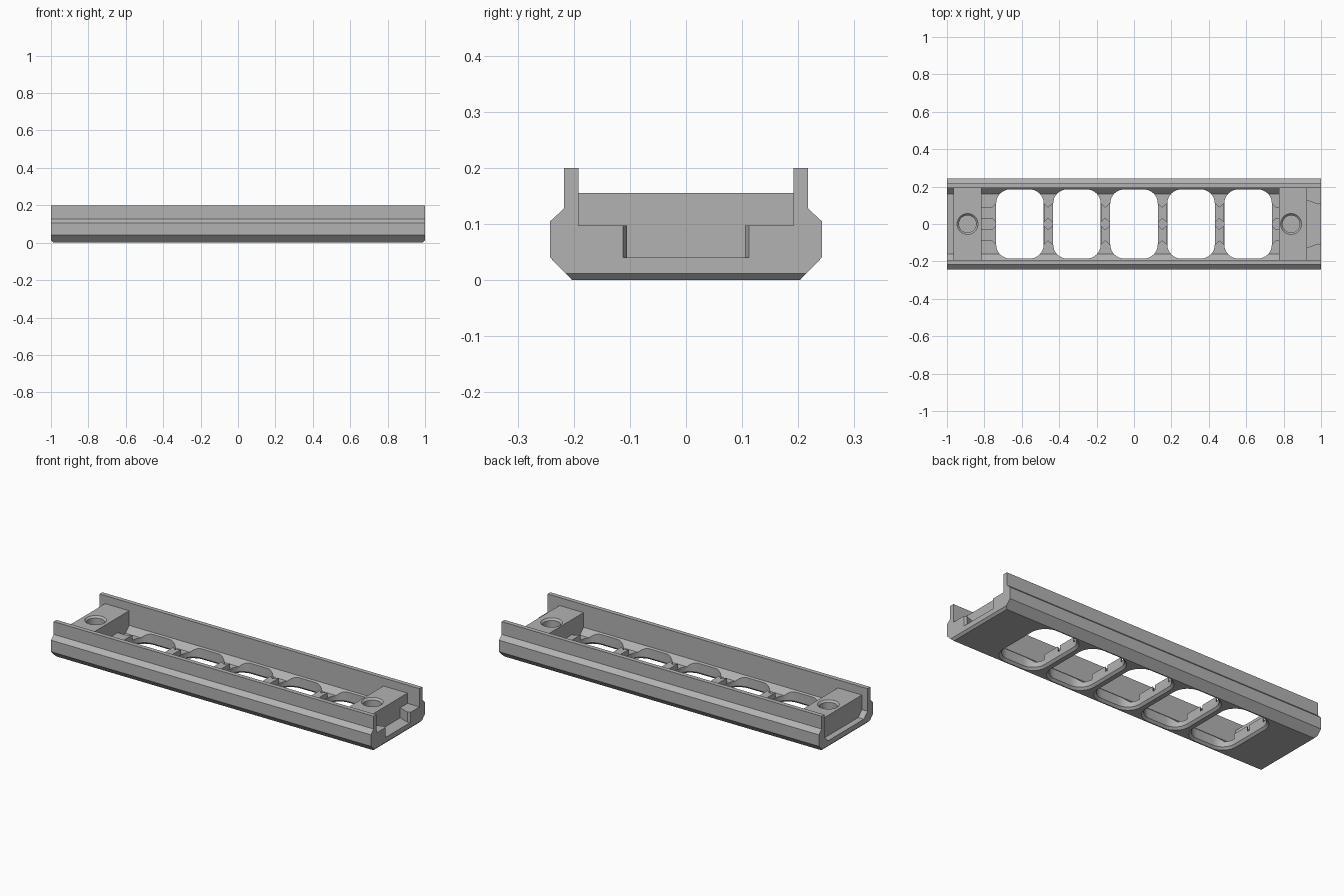
import bpy, bmesh, math

cube = bpy.data.objects.get("Cube")
if cube:
    bpy.data.objects.remove(cube)

grey = bpy.data.materials.new("mid grey")
grey.use_nodes = True
COLOUR = (0.45, 0.45, 0.45, 1)
grey.diffuse_color = COLOUR
grey.node_tree.nodes["Principled BSDF"].inputs["Base Color"].default_value = COLOUR


def loft(name, rings):
    """Solid through a list of rings with equal point counts."""
    bm = bmesh.new()
    loops = [[bm.verts.new(p) for p in ring] for ring in rings]
    n = len(loops[0])
    for a, b in zip(loops, loops[1:]):
        for i in range(n):
            j = (i + 1) % n
            bm.faces.new((a[i], a[j], b[j], b[i]))
    bm.faces.new(loops[0])
    bm.faces.new(loops[-1])
    bmesh.ops.recalc_face_normals(bm, faces=bm.faces)
    mesh = bpy.data.meshes.new(name)
    bm.to_mesh(mesh)
    bm.free()
    mesh.materials.append(grey)
    obj = bpy.data.objects.new(name, mesh)
    bpy.context.collection.objects.link(obj)
    return obj


def prism(name, plan, z0, z1):
    return loft(name, [[(x, y, z) for x, y in plan] for z in (z0, z1)])


def rectangle(x0, x1, y0, y1):
    return [(x0, y0), (x1, y0), (x1, y1), (x0, y1)]


def rounded(cx, cy, hx, hy, r, steps=8):
    pts = []
    for k, (sx, sy) in enumerate(((1, 1), (-1, 1), (-1, -1), (1, -1))):
        for i in range(steps + 1):
            a = math.pi / 2 * (k + i / steps)
            pts.append((cx + sx * (hx - r) + r * math.cos(a),
                        cy + sy * (hy - r) + r * math.sin(a)))
    return pts


def circle(cx, r, n=40):
    return [(cx + r * math.cos(i * math.tau / n), r * math.sin(i * math.tau / n))
            for i in range(n)]


def cut(obj, cutter):
    mod = obj.modifiers.new("cut", "BOOLEAN")
    mod.operation, mod.solver, mod.object = "DIFFERENCE", "EXACT", cutter
    bpy.context.view_layer.objects.active = obj
    bpy.ops.object.modifier_apply(modifier=mod.name)
    bpy.data.objects.remove(cutter)


def smooth(obj):
    bpy.ops.object.select_all(action="DESELECT")
    obj.select_set(True)
    bpy.context.view_layer.objects.active = obj
    bpy.ops.object.shade_smooth_by_angle(angle=math.radians(25))


FLOOR = 0.04
WALL = 0.192

# Tray: one mirrored channel section, with the underside bevelled at both ends
upper = [(0.242, 0.04), (0.242, 0.105), (0.217, 0.128), (0.217, 0.2),
         (WALL, 0.2), (WALL, 0.072), (0.16, FLOOR)]


def section(x, bottom):
    half = [bottom] + upper
    return [(x, y, z) for y, z in half] + [(x, -y, z) for y, z in reversed(half)]


low, raised = (0.203, 0), (0.2145, 0.012)
tray = loft("tray", [section(-1, raised), section(-0.988, low),
                     section(0.988, low), section(1, raised)])

# Five rounded openings with bevelled lower rims
PITCH, HX, HY = 0.305, 0.127, 0.185
centres = [PITCH * i for i in range(-2, 3)]
for cx in centres:
    rings = []
    for z, grow in ((-0.01, 0.022), (0.012, 0), (0.3, 0)):
        plan = rounded(cx, 0, HX + grow, HY + grow, 0.075 + grow)
        rings.append([(x, y, z) for x, y in plan])
    cut(tray, loft("opening_cutter", rings))
smooth(tray)

# End blocks with blind, countersunk screw holes
for name, x0, x1, hole in (("right_block", -0.965, -0.815, -0.89),
                           ("left_block", 0.775, 0.925, 0.84)):
    block = prism(name, rectangle(x0, x1, -0.195, 0.195), 0.03, 0.155)
    rings = [[(x, y, z) for x, y in circle(hole, r)]
             for z, r in ((0.06, 0.046), (0.145, 0.046), (0.165, 0.066))]
    cut(block, loft("screw_cutter", rings))
    smooth(block)

# Dovetail jaws on the left end
for side, name in ((1, "back_jaw"), (-1, "front_jaw")):
    plan = [(0.92, 0.127), (0.925, 0.127), (0.985, 0.105), (1, 0.112),
            (1, 0.195), (0.92, 0.195)]
    prism(name, [(x, side * y) for x, y in plan], 0.035, 0.097)

# Small ribs on each bridge, flared where they meet an opening
EDGE = 0.024


def rib(name, y, x0, x1, flare0, flare1):
    xs = [(x0, flare0), ((x0 + 0.022) if flare0 else x1 - 0.022, 0), (x1, flare1)]
    plan = [(x, y + 0.03 + f) for x, f in xs] + [(x, y - 0.03 - f) for x, f in reversed(xs)]
    prism(name, plan, 0.035, 0.07)


for y, side in ((0.06, "back"), (-0.06, "front")):
    for i, cx in enumerate(centres[:-1]):
        mid = cx + PITCH / 2
        rib(f"{side}_rib_{i + 1}", y, mid - EDGE, mid + EDGE, 0.022, 0.022)
    rib(f"{side}_right_rib", y, -0.82, centres[0] - HX, 0, 0.022)
    rib(f"{side}_left_rib", y, centres[-1] + HX, 0.78, 0.022, 0)
